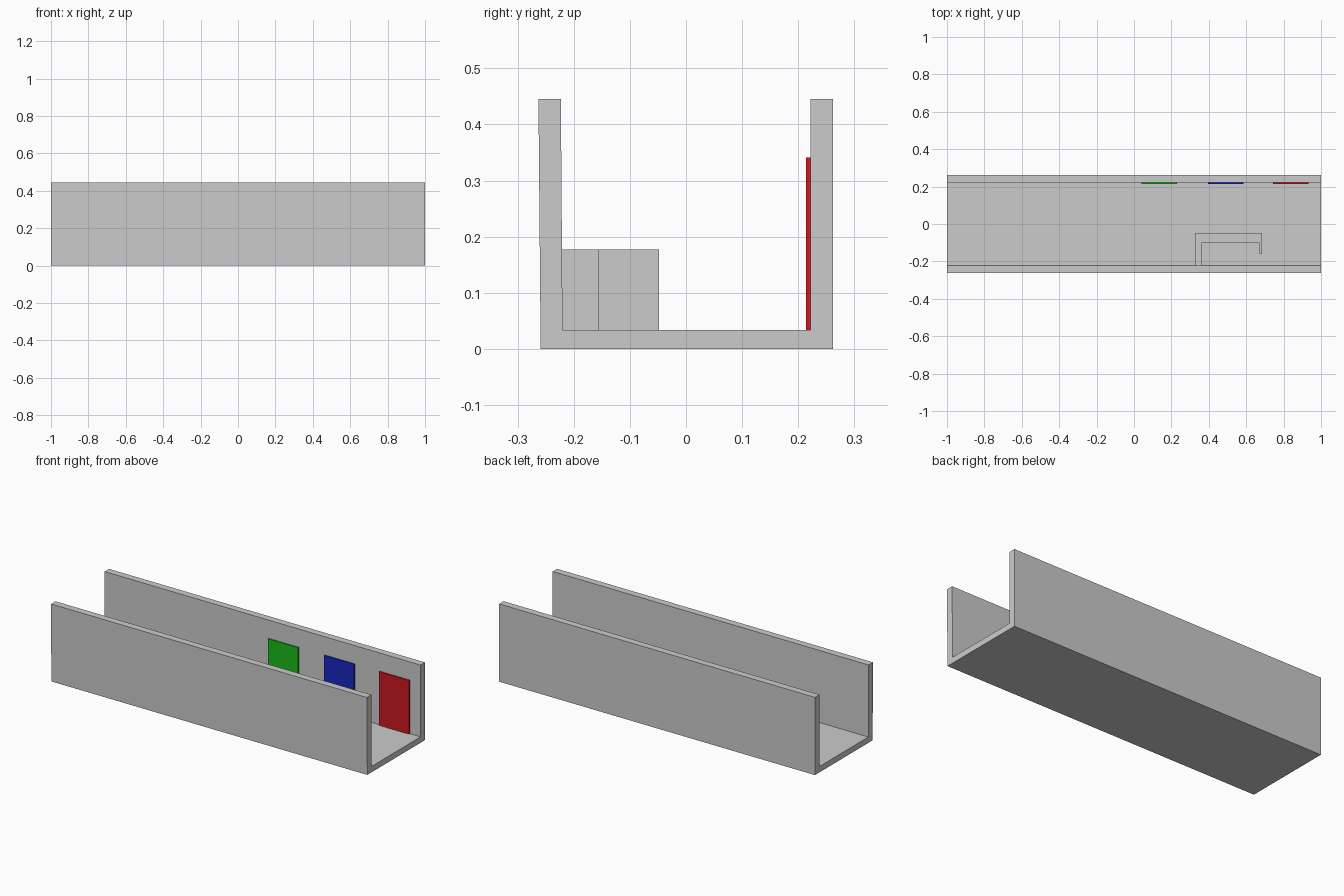
import bpy, bmesh
from mathutils import Vector

if "Cube" in bpy.data.objects:
    bpy.data.objects.remove(bpy.data.objects["Cube"])


def prism(name, points, offset, color=None):
    """Extrude a closed outline of 3D points along an offset."""
    bm = bmesh.new()
    face = bm.faces.new([bm.verts.new(p) for p in points])
    ext = bmesh.ops.extrude_face_region(bm, geom=[face])
    moved = [g for g in ext["geom"] if isinstance(g, bmesh.types.BMVert)]
    bmesh.ops.translate(bm, verts=moved, vec=Vector(offset))
    bmesh.ops.recalc_face_normals(bm, faces=bm.faces)
    mesh = bpy.data.meshes.new(name)
    bm.to_mesh(mesh)
    bm.free()
    obj = bpy.data.objects.new(name, mesh)
    bpy.context.collection.objects.link(obj)
    if color:
        mat = bpy.data.materials.new(name + "_paint")
        mat.diffuse_color = (*color, 1)
        mat.use_nodes = True
        mat.node_tree.nodes["Principled BSDF"].inputs["Base Color"].default_value = mat.diffuse_color
        mesh.materials.append(mat)
    return obj


FLOOR = 0.034

# Hallway shell: floor and two walls, the front one leaning out slightly
shell = [(-0.259, 0), (0.262, 0), (0.262, 0.445), (0.222, 0.445),
         (0.222, FLOOR), (-0.22, FLOOR), (-0.223, 0.445), (-0.263, 0.445)]
prism("hallway_shell", [(-1, y, z) for y, z in shell], (2, 0, 0))

# Counter: hooked plan standing against the front wall
counter = [(0.33, -0.221), (0.33, -0.048), (0.685, -0.048), (0.685, -0.157),
           (0.667, -0.157), (0.667, -0.10), (0.363, -0.10), (0.363, -0.221)]
prism("counter", [(x, y, FLOOR) for x, y in counter], (0, 0, 0.143))

# Coloured doors on the back wall
doors = [("green_door", 0.04, (0.01, 0.5, 0.01)),
         ("blue_door", 0.395, (0.01, 0.02, 0.5)),
         ("red_door", 0.742, (0.6, 0.01, 0.015))]
for name, x, color in doors:
    outline = [(x, 0.214, FLOOR), (x + 0.19, 0.214, FLOOR),
               (x + 0.19, 0.214, 0.341), (x, 0.214, 0.341)]
    prism(name, outline, (0, 0.009, 0), color)
